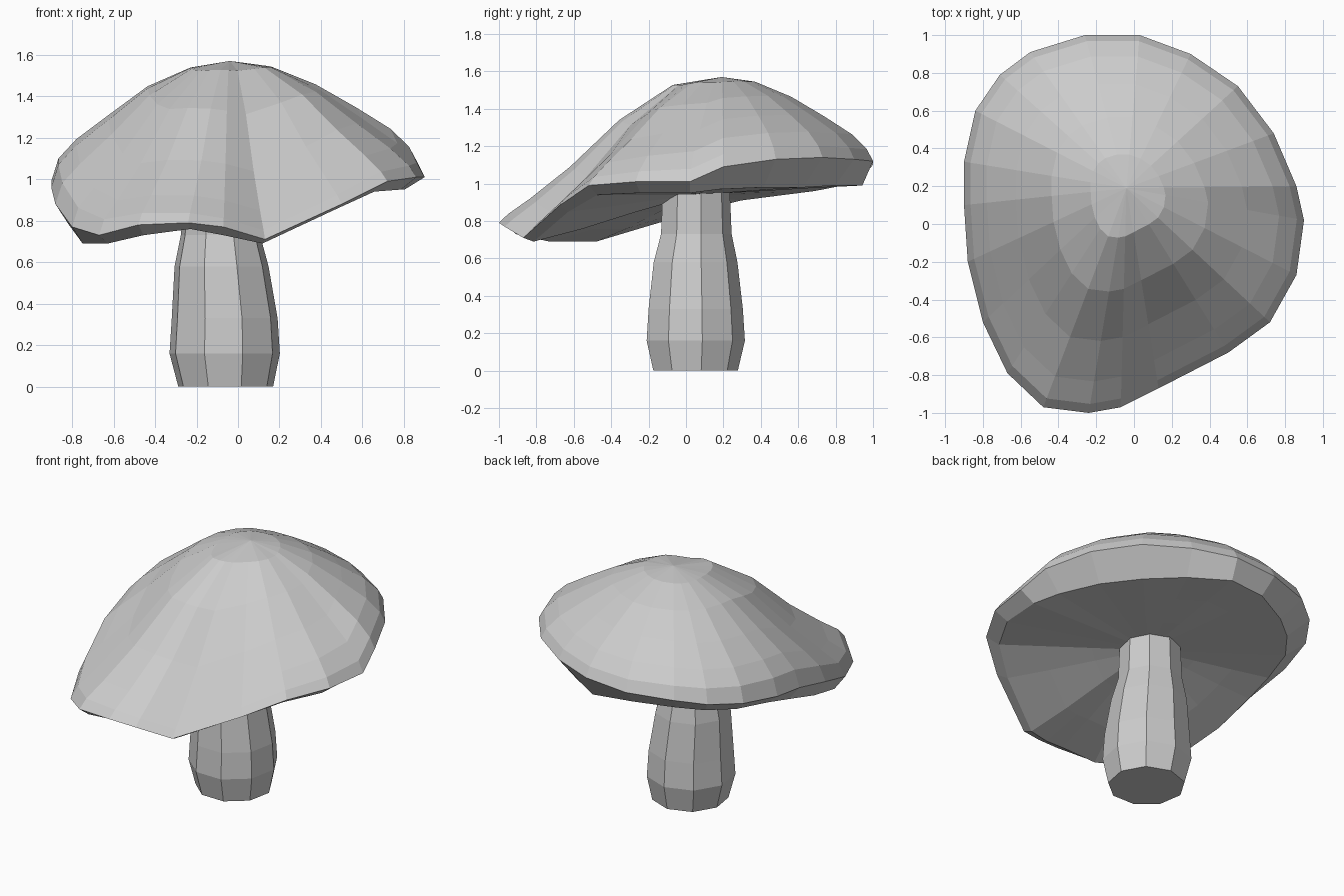
import bpy, bmesh, math

if "Cube" in bpy.data.objects:
    bpy.data.objects.remove(bpy.data.objects["Cube"])


def loft(name, rings, start=None, end=None):
    """Skin a stack of rings; close the ends with a point or an n-gon."""
    bm = bmesh.new()
    loops = [[bm.verts.new(p) for p in ring] for ring in rings]
    n = len(loops[0])
    for a, b in zip(loops, loops[1:]):
        for i in range(n):
            j = (i + 1) % n
            bm.faces.new((a[i], a[j], b[j], b[i]))
    for loop, tip in ((loops[0], start), (loops[-1], end)):
        if tip:
            v = bm.verts.new(tip)
            for i in range(n):
                bm.faces.new((loop[i], loop[(i + 1) % n], v))
        else:
            bm.faces.new(loop)
    bmesh.ops.recalc_face_normals(bm, faces=bm.faces[:])
    me = bpy.data.meshes.new(name)
    bm.to_mesh(me)
    bm.free()
    ob = bpy.data.objects.new(name, me)
    bpy.context.collection.objects.link(ob)
    return ob


# stem: nine sides, (centre x, centre y, radius, z)
stem = [(-.06, .045, .232, 0), (-.065, .045, .27, .16), (-.065, .045, .259, .33),
        (-.08, .045, .23, .58), (-.085, .05, .194, .73), (-.085, .05, .184, .97)]
angles = [math.radians(9 + 40 * i) for i in range(9)]
loft("stem", [[(cx + r * math.cos(a), cy + r * math.sin(a), z) for a in angles]
              for cx, cy, r, z in stem])

# cap rim: x, y, height of the outer edge, height of the lower lip, lip radius fraction
rim = [(.90, .02, 1.01, .95, .90), (.86, .20, 1.09, .97, .87), (.74, .48, 1.13, .98, .85),
       (.55, .73, 1.14, .98, .85), (.30, .90, 1.13, .99, .88), (.03, 1.0, 1.12, .99, .94),
       (-.26, 1.0, 1.10, 1.0, .90), (-.55, .91, 1.09, .98, .86), (-.71, .79, 1.06, .96, .86),
       (-.84, .60, 1.03, .94, .87), (-.90, .33, .99, .91, .88), (-.90, .10, .96, .86, .90),
       (-.88, -.20, .88, .78, .92), (-.80, -.52, .77, .69, .93), (-.67, -.79, .73, .69, .93),
       (-.48, -.97, .78, .73, .94), (-.24, -1.0, .79, .76, .94), (-.07, -.97, .77, .73, .93),
       (.13, -.87, .71, .69, .94), (.50, -.68, .88, .85, .93), (.72, -.52, .99, .94, .92),
       (.86, -.27, 1.01, .95, .92)]
apex = (-.04, .19, 1.57)
under = (-.07, .05, .94)

# top profile: radius fraction, height fraction at the back, left and front
profile = [(.22, .945, .945, .945), (.46, .765, .79, .70), (.68, .53, .55, .38),
           (.86, .32, .35, .16), (.96, .14, .19, .05), (1, 0, 0, 0)]
rings = []
for t, back, left, front in profile:
    ring = []
    for x, y, z, _, _ in rim:
        dx, dy = x - apex[0], y - apex[1]
        d = math.hypot(dx, dy)
        w, v = max(0, -dy / d), max(0, -dx / d)
        h = back + (front - back) * w + (left - back) * v
        ring.append((apex[0] + dx * t, apex[1] + dy * t, z + (apex[2] - z) * h))
    rings.append(ring)

# underside: lower lip, then slightly domed towards the stem
for t, k in ((1, 0), (.7, .27), (.38, .62)):
    rings.append([(under[0] + (x - under[0]) * t * f, under[1] + (y - under[1]) * t * f,
                   zl + (under[2] - zl) * k) for x, y, _, zl, f in rim])
loft("cap", rings, start=apex, end=under)
